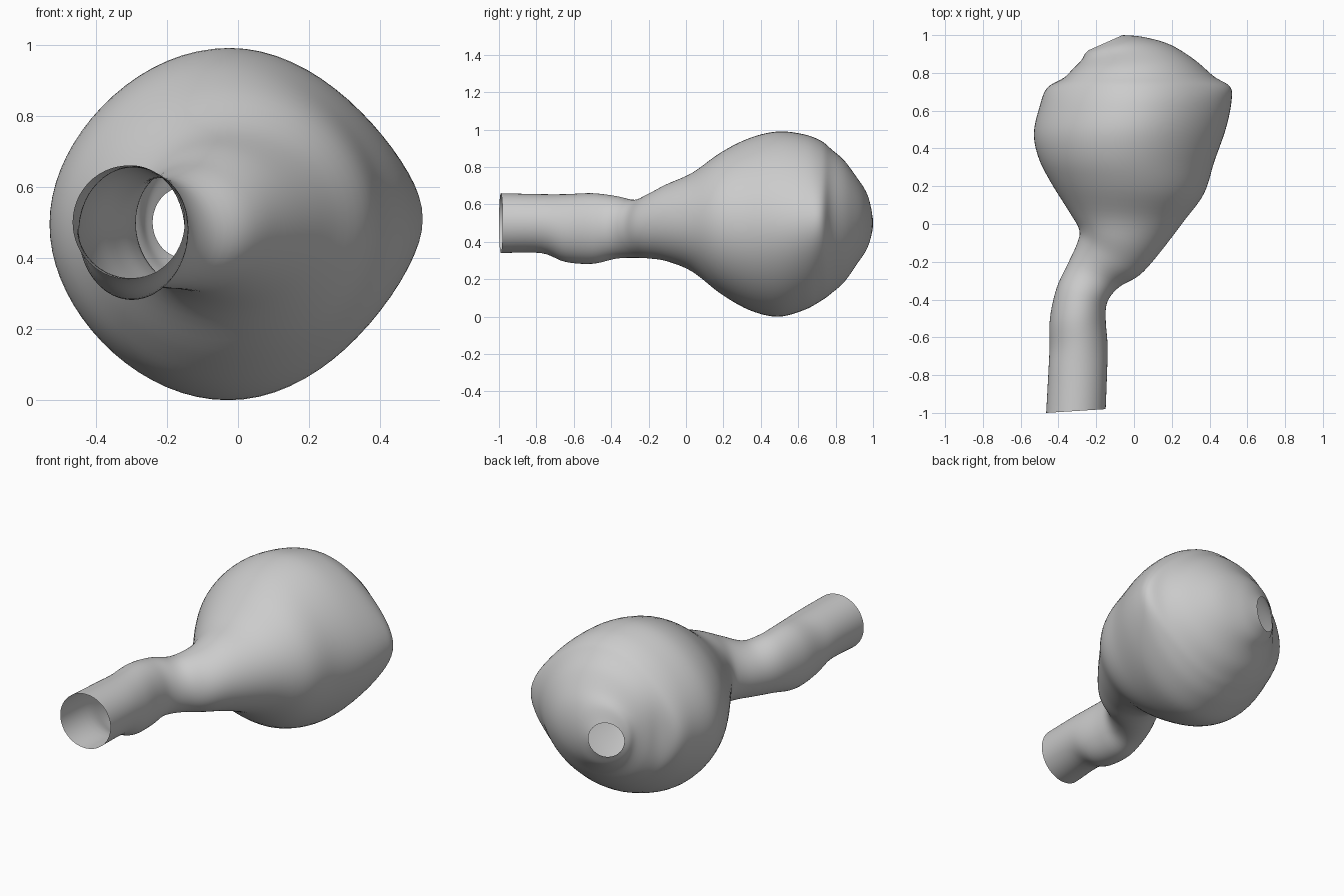
import bpy, bmesh, math

cube = bpy.data.objects.get("Cube")
if cube:
    bpy.data.objects.remove(cube, do_unlink=True)

SIDES, STEPS = 72, 5

# Each section: left edge x, y, right edge x, y, top z, bottom z
sections = [
    (-.465, -1, -.15, -.98, .66, .34),      # open mouth of the tube
    (-.453, -.78, -.142, -.77, .655, .34),
    (-.447, -.65, -.14, -.64, .655, .293),
    (-.445, -.5, -.15, -.5, .66, .283),
    (-.41, -.34, -.14, -.41, .645, .31),
    (-.35, -.21, -.08, -.335, .625, .315),  # bend of the neck
    (-.30, -.10, .03, -.27, .66, .31),
    (-.29, -.03, .13, -.16, .71, .295),
    (-.34, .06, .26, .01, .77, .24),
    (-.44, .22, .37, .16, .88, .12),
    (-.505, .35, .425, .33, .955, .035),
    (-.53, .48, .475, .50, .99, 0),         # widest part of the bulb
    (-.50, .62, .49, .64, .975, .035),
    (-.455, .72, .465, .725, .94, .085),
    (-.41, .775, .415, .78, .895, .125),
    (-.35, .82, .32, .87, .835, .185),
    (-.29, .865, .19, .95, .745, .28),
    (-.26, .90, .05, .99, .68, .34),
    (-.24, .92, -.06, 1, .60, .40),         # round opening at the back
]
# Pinch of the sides, local swelling of left and right flanks, by section index
shape = {9: (.04, 0, 0), 10: (.1, 0, 0), 11: (.16, 0, .01), 12: (.18, 0, .025),
         13: (.17, .005, .045), 14: (.12, -.04, .01), 15: (.05, -.025, 0),
         16: (0, -.01, 0)}
rows = [s + shape.get(i, (0, 0, 0)) for i, s in enumerate(sections)]


def blend(a, b, c, d, t):
    """Smooth curve through b and c."""
    return b + t / 2 * (c - a + t * (2*a - 5*b + 4*c - d + t * (3*(b - c) + d - a)))


def smooth_sections():
    padded = [rows[0]] + rows + [rows[-1]]
    for i in range(len(rows) - 1):
        for s in range(STEPS):
            yield [blend(*v, s / STEPS) for v in zip(*padded[i:i + 4])]
    yield rows[-1]


def ring(bm, lx, ly, rx, ry, top, bottom, pinch, swell_l, swell_r):
    verts = []
    for i in range(SIDES):
        a = math.tau * i / SIDES
        c, s = math.cos(a), math.sin(a)
        u = (1 + c) / 2
        k = pinch * (1 if c > 0 else .7)
        x = lx + (rx - lx) * u + (swell_r if c > 0 else -swell_l) * c ** 6
        z = (top + bottom) / 2 + s * (1 - k * c * c) * (top - bottom) / 2
        verts.append(bm.verts.new((x, ly + (ry - ly) * u, z)))
    return verts


# Hollow skin lofted from mouth to rear opening
bm = bmesh.new()
rings = [ring(bm, *row) for row in smooth_sections()]
for a, b in zip(rings, rings[1:]):
    for i in range(SIDES):
        j = (i + 1) % SIDES
        bm.faces.new((a[i], a[j], b[j], b[i]))
bmesh.ops.recalc_face_normals(bm, faces=bm.faces)
for f in bm.faces:
    f.smooth = True
mesh = bpy.data.meshes.new("hollow_bulb_with_neck")
bm.to_mesh(mesh)
bm.free()

# Plain grey
grey = bpy.data.materials.new("light grey")
grey.use_nodes = True
colour = (.6, .6, .6, 1)
grey.diffuse_color = colour
grey.node_tree.nodes["Principled BSDF"].inputs["Base Color"].default_value = colour
mesh.materials.append(grey)

bulb = bpy.data.objects.new("hollow_bulb_with_neck", mesh)
bpy.context.collection.objects.link(bulb)
